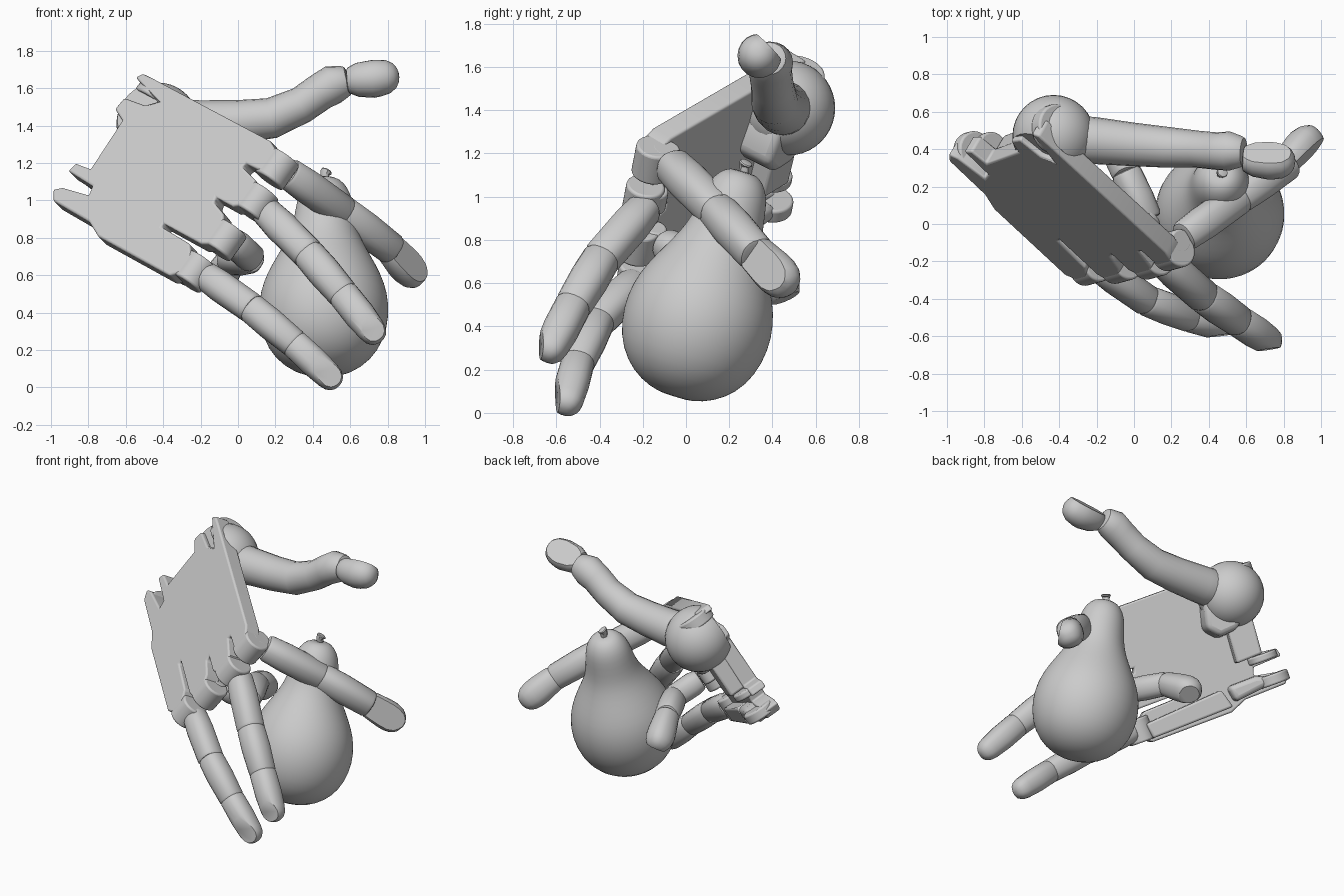
import bpy, bmesh, math
from mathutils import Vector as V, Matrix

cube = bpy.data.objects.get("Cube")
if cube:
    bpy.data.objects.remove(cube, do_unlink=True)

grey = bpy.data.materials.new("light_grey")
grey.use_nodes = True
grey.diffuse_color = (0.6, 0.6, 0.6, 1)
grey.node_tree.nodes["Principled BSDF"].inputs["Base Color"].default_value = (0.6, 0.6, 0.6, 1)

# Plane of the back of the hand: a wrist corner, the inward normal, the finger direction, the hinge axis
CORNER = V((-0.53, 0.47, 1.66))
INWARD = V((0.448, 0.76, -0.467)).normalized()
ALONG = V((0.73, -0.67, -0.39)).normalized()
HINGE = INWARD.cross(ALONG).normalized()


def finish(name, bm, bevel=0, angle=35):
    bmesh.ops.recalc_face_normals(bm, faces=bm.faces)
    mesh = bpy.data.meshes.new(name)
    bm.to_mesh(mesh)
    bm.free()
    mesh.materials.append(grey)
    ob = bpy.data.objects.new(name, mesh)
    bpy.context.collection.objects.link(ob)
    if bevel:
        mod = ob.modifiers.new("rounding", 'BEVEL')
        mod.width, mod.segments, mod.limit_method = bevel, 3, 'ANGLE'
        mod.angle_limit = math.radians(40)
    bpy.ops.object.select_all(action='DESELECT')
    ob.select_set(True)
    bpy.context.view_layer.objects.active = ob
    bpy.ops.object.shade_smooth_by_angle(angle=math.radians(angle))
    return ob


def slice_off(bm, point, normal):
    """Cut away what lies beyond a plane and close the cut with a flat face."""
    geom = bm.verts[:] + bm.edges[:] + bm.faces[:]
    bmesh.ops.bisect_plane(bm, geom=geom, plane_co=point, plane_no=normal, clear_outer=True)
    bmesh.ops.holes_fill(bm, edges=[e for e in bm.edges if e.is_boundary])


def on_plane(x, z, depth=0.0):
    """Point of the back of the hand at x, z, moved inward by depth."""
    dx, dz = x - CORNER.x, z - CORNER.z
    y = CORNER.y - (INWARD.x * dx + INWARD.z * dz) / INWARD.y
    return V((x, y, z)) + INWARD * depth


def plate(name, outline, thickness, start=0.0, taper=1.0, bevel=0.015):
    """Outline in x, z, laid on the plane of the hand and thickened inward."""
    bm = bmesh.new()
    low = [on_plane(x, z, start) for x, z in outline]
    mid = sum(low, V()) / len(low)
    a = [bm.verts.new(p) for p in low]
    b = [bm.verts.new(mid + (p - mid) * taper + INWARD * thickness) for p in low]
    bm.faces.new(a)
    bm.faces.new(b[::-1])
    for i in range(len(a)):
        j = (i + 1) % len(a)
        bm.faces.new((a[i], a[j], b[j], b[i]))
    return finish(name, bm, bevel)


def tube(name, pts, radii, side, power=0.85, sides=20, nail=None, cut=0.6, tip=False):
    """Loft of rounded sections along a path, with rounded ends and an optional flat nail."""
    pts = [V(p) for p in pts]
    first, last = (pts[1] - pts[0]).normalized(), (pts[-1] - pts[-2]).normalized()
    r0, r1 = radii[0], radii[-1]
    rings = [(pts[0] + first * r0 * e, r0 * f) for e, f in ((0, 0.75), (0.06, 0.9), (0.25, 1))]
    rings += list(zip(pts[1:-1], radii[1:-1]))
    ends = ((1.1, 1), (0.6, 0.9), (0.25, 0.68), (0.06, 0.4), (0, 0.15)) if tip else \
           ((0.25, 1), (0.06, 0.9), (0, 0.75))
    rings += [(pts[-1] - last * r1 * e, r1 * f) for e, f in ends]
    bm = bmesh.new()
    loops = []
    for i, (c, r) in enumerate(rings):
        t = (rings[min(i + 1, len(rings) - 1)][0] - rings[max(i - 1, 0)][0]).normalized()
        s = (side - t * side.dot(t)).normalized()
        u = t.cross(s)
        loop = []
        for k in range(sides):
            a = math.tau * k / sides
            ca, sa = math.cos(a), math.sin(a)
            p = s * math.copysign(abs(ca) ** power, ca) + u * math.copysign(abs(sa) ** power, sa)
            loop.append(bm.verts.new(c + p * r))
        loops.append(loop)
    for a, b in zip(loops, loops[1:]):
        for k in range(sides):
            j = (k + 1) % sides
            bm.faces.new((a[k], a[j], b[j], b[k]))
    bm.faces.new(loops[0])
    bm.faces.new(loops[-1])
    if nail:
        n = V(nail).normalized()
        slice_off(bm, pts[-1] - last * r1 * 0.9 + n * r1 * cut, n)
    return finish(name, bm)


def pin(name, centre, radius, length):
    bm = bmesh.new()
    rot = HINGE.to_track_quat('Z', 'Y').to_matrix().to_4x4()
    bmesh.ops.create_cone(bm, cap_ends=True, segments=32, radius1=radius, radius2=radius,
                          depth=length, matrix=Matrix.Translation(V(centre)) @ rot)
    return finish(name, bm, 0.012)


def finger(name, joints, radii, nail, cut):
    """Phalanges meeting at the joints, with a hinge pin at the knuckle."""
    joints = [V(j) for j in joints]
    count = len(joints) - 1
    pin(name + "_hinge", joints[0], radii[0] * 0.75, radii[0] * 1.3)
    for i in range(count):
        a, b = joints[i], joints[i + 1]
        d = (b - a).normalized()
        end = i == count - 1
        start = a + d * 0.06 if i == 0 else a - d * 0.01
        stop = b if end else b + d * 0.015
        ra, rb = radii[i], radii[i + 1]
        tube(f"{name}_phalanx_{i + 1}", [start, a.lerp(b, 0.45), stop],
             [ra * 0.97, (ra + rb) / 2 * 1.03, rb * 0.98], HINGE,
             nail=nail if end else None, cut=cut, tip=end)


# Palm with finger prongs at one end and wrist prongs at the other
plate("palm", [
    (-0.55, 1.66), (-0.51, 1.68), (-0.45, 1.65), (0.17, 1.32), (0.2, 1.27), (0.18, 1.19),
    (0.12, 1.16), (0.04, 1.2), (0.02, 1.18), (0.09, 1.11), (0.09, 1.04), (0.03, 0.98),
    (-0.03, 0.97), (-0.12, 1.02), (-0.13, 0.99), (-0.08, 0.93), (-0.08, 0.84), (-0.14, 0.77),
    (-0.2, 0.77), (-0.4, 0.88), (-0.41, 0.86), (-0.26, 0.77), (-0.25, 0.69), (-0.3, 0.62),
    (-0.37, 0.6), (-0.75, 0.81), (-0.8, 0.89), (-0.99, 1.0), (-0.99, 1.06), (-0.94, 1.07),
    (-0.8, 1.03), (-0.78, 1.08), (-0.91, 1.16), (-0.87, 1.2), (-0.79, 1.17), (-0.62, 1.43),
    (-0.66, 1.49), (-0.61, 1.55), (-0.5, 1.51), (-0.43, 1.53)], 0.11)

# Drums that round off the finger prongs
for label, x, z in (("index", 0.17, 1.21), ("middle", 0.06, 1.03),
                    ("ring", -0.11, 0.83), ("little", -0.27, 0.66)):
    pin(label + "_knuckle", on_plane(x, z, 0.088), 0.09, 0.16)

# Drums that round off the wrist prongs
for label, x, z, radius, length in (("upper", -0.48, 1.61, 0.13, 0.08), ("middle", -0.57, 1.48, 0.11, 0.07),
                                    ("inner", -0.81, 1.14, 0.1, 0.05), ("lower", -0.91, 1.02, 0.11, 0.07)):
    pin(label + "_wrist_lug", on_plane(x, z, radius), radius, length)

# Thicker wrist edge and outer edge on the inside of the palm
plate("wrist_corner", [(-0.9, 0.98), (-0.88, 1.04), (-0.8, 1.03), (-0.66, 0.95), (-0.74, 0.86)],
      0.17, 0.02, 0.9, 0.03)
plate("wrist_bar", [(-0.79, 1.16), (-0.62, 1.43), (-0.5, 1.36), (-0.67, 1.09)], 0.16, 0.05)
plate("outer_edge", [(-0.74, 0.84), (-0.36, 0.62), (-0.29, 0.7), (-0.64, 0.93)], 0.13, 0.05)

# Domed thumb socket, flat against the palm
plate("thumb_mount", [(-0.53, 1.65), (-0.48, 1.64), (-0.38, 1.58), (-0.35, 1.42), (-0.42, 1.26),
                      (-0.52, 1.22), (-0.61, 1.28), (-0.6, 1.42), (-0.57, 1.52)],
      0.25, 0.03, 0.93, 0.035)
socket = V((-0.43, 0.47, 1.41))
bm = bmesh.new()
bmesh.ops.create_uvsphere(bm, u_segments=32, v_segments=20, radius=0.22,
                          matrix=Matrix.Translation(socket))
slice_off(bm, CORNER + INWARD * 0.03, -INWARD)
finish("thumb_socket", bm)

# Fingers
finger("index", [(0.22, -0.1, 1.18), (0.56, 0.14, 0.94), (0.82, 0.32, 0.74), (0.97, 0.49, 0.57)],
       [0.088, 0.091, 0.088, 0.097], (0.75, -0.6, 0.2), 0.6)
finger("middle", [(0.1, -0.15, 0.99), (0.375, -0.39, 0.715), (0.56, -0.52, 0.5), (0.76, -0.65, 0.25)],
       [0.083, 0.09, 0.086, 0.078], (0.15, -0.9, 0.05), 0.6)
finger("ring", [(-0.07, -0.15, 0.82), (0.07, 0.03, 0.69), (-0.04, 0.27, 0.68), (-0.12, 0.51, 0.54)],
       [0.075, 0.08, 0.08, 0.092], (0.2, 0.4, -0.9), 0.6)
finger("little", [(-0.23, -0.2, 0.635), (0.07, -0.41, 0.425), (0.3, -0.5, 0.235), (0.54, -0.56, 0.01)],
       [0.08, 0.084, 0.08, 0.075], (0.15, -0.9, 0.05), 0.6)

# Thumb
thumb_side = V((0, 1, 0))
tube("thumb_base", [(-0.4, 0.46, 1.41), (-0.2, 0.445, 1.41), (0.0, 0.425, 1.42), (0.18, 0.41, 1.44),
                    (0.34, 0.4, 1.51), (0.44, 0.39, 1.58), (0.51, 0.39, 1.62), (0.59, 0.385, 1.64)],
     [0.13, 0.125, 0.116, 0.109, 0.099, 0.1, 0.105, 0.085], thumb_side, power=1)
tube("thumb_tip", [(0.585, 0.35, 1.64), (0.64, 0.345, 1.645), (0.72, 0.34, 1.65), (0.86, 0.33, 1.67)],
     [0.075, 0.092, 0.102, 0.1], thumb_side, power=1, nail=(-0.05, 0.7, 0.7), cut=0.6, tip=True)

# Pear, turned about a leaning axis
base, top = V((0.455, -0.05, 0.075)), V((0.465, 0.27, 1.13))
profile = [(0, 0.02), (0.0, 0.08), (0.03, 0.175), (0.1, 0.265), (0.2, 0.325), (0.33, 0.352),
           (0.45, 0.34), (0.55, 0.305), (0.65, 0.25), (0.74, 0.2), (0.82, 0.17), (0.92, 0.155),
           (1.0, 0.14), (1.06, 0.105), (1.09, 0.06), (1.085, 0.015)]
lean = (top - base).to_track_quat('Z', 'Y').to_matrix().to_4x4()
bm = bmesh.new()
verts = [bm.verts.new((r, 0, h)) for h, r in profile]
edges = [bm.edges.new(pair) for pair in zip(verts, verts[1:])]
bmesh.ops.spin(bm, geom=verts + edges, axis=(0, 0, 1), cent=(0, 0, 0), angle=math.tau, steps=48)
bmesh.ops.remove_doubles(bm, verts=bm.verts, dist=0.0005)
bmesh.ops.holes_fill(bm, edges=[e for e in bm.edges if e.is_boundary])
bmesh.ops.transform(bm, matrix=Matrix.Translation(base) @ lean, verts=bm.verts)
finish("pear", bm, angle=60).modifiers.new("smoothing", 'SUBSURF').levels = 1
tube("pear_stem", [top - V((0, 0, 0.03)), top + V((0, 0.0, 0.01)), top + V((0.01, 0.01, 0.03))],
     [0.02, 0.024, 0.032], V((1, 0, 0)), power=1, sides=10)
